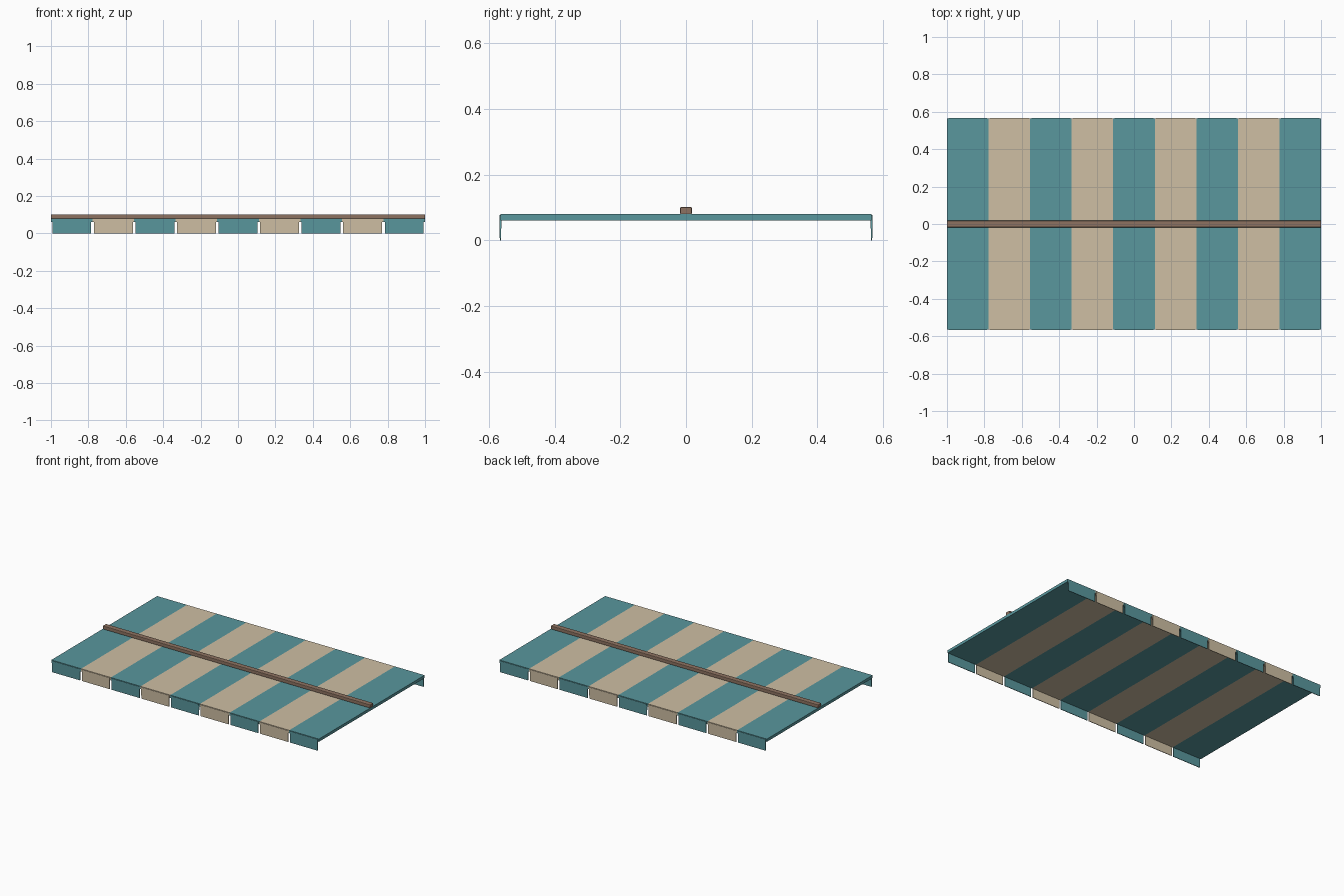
import bpy, bmesh

if "Cube" in bpy.data.objects:
    bpy.data.objects.remove(bpy.data.objects["Cube"])

def material(name, col):
    m = bpy.data.materials.new(name)
    m.diffuse_color = (*col, 1)
    m.use_nodes = True
    m.node_tree.nodes["Principled BSDF"].inputs["Base Color"].default_value = m.diffuse_color
    return m

teal = material("teal_cloth", (0.10, 0.31, 0.34))
tan = material("tan_cloth", (0.62, 0.52, 0.37))
wood = material("brown_wood", (0.27, 0.17, 0.12))

def prism(name, profile, x0, x1, mat):
    """Extrude a (y, z) profile along x."""
    bm = bmesh.new()
    a = [bm.verts.new((x0, y, z)) for y, z in profile]
    b = [bm.verts.new((x1, y, z)) for y, z in profile]
    n = len(profile)
    bm.faces.new(a)
    bm.faces.new(b[::-1])
    for i in range(n):
        bm.faces.new((a[i], b[i], b[(i + 1) % n], a[(i + 1) % n]))
    bmesh.ops.recalc_face_normals(bm, faces=bm.faces)
    me = bpy.data.meshes.new(name)
    bm.to_mesh(me)
    bm.free()
    me.materials.append(mat)
    ob = bpy.data.objects.new(name, me)
    bpy.context.collection.objects.link(ob)
    return ob

STRIPES, HALF = 9, 0.565
W = 2 / STRIPES

for i in range(STRIPES):
    x0 = -1 + i * W
    mat = tan if i % 2 else teal
    # Canopy stripe
    prism(f"canopy_stripe_{i}",
          [(-HALF, 0.061), (HALF, 0.061), (HALF, 0.08), (-HALF, 0.08)],
          x0, x0 + W, mat)
    # Hanging valance flaps on both long edges
    for s, side in ((-1, "front"), (1, "back")):
        prism(f"{side}_valance_flap_{i}",
              [(s * 0.568, 0.077), (s * 0.562, 0.077),
               (s * 0.563, 0.0), (s * 0.567, 0.0)],
              x0 + 0.007, x0 + W - 0.007, mat)

# Ridge bar along the middle, with chamfered edges
ridge = prism("ridge_bar", [(-0.018, 0.079), (0.018, 0.079), (0.018, 0.102), (-0.018, 0.102)],
              -1, 1, wood)
bev = ridge.modifiers.new("bevel", 'BEVEL')
bev.width = 0.004
bev.segments = 2
